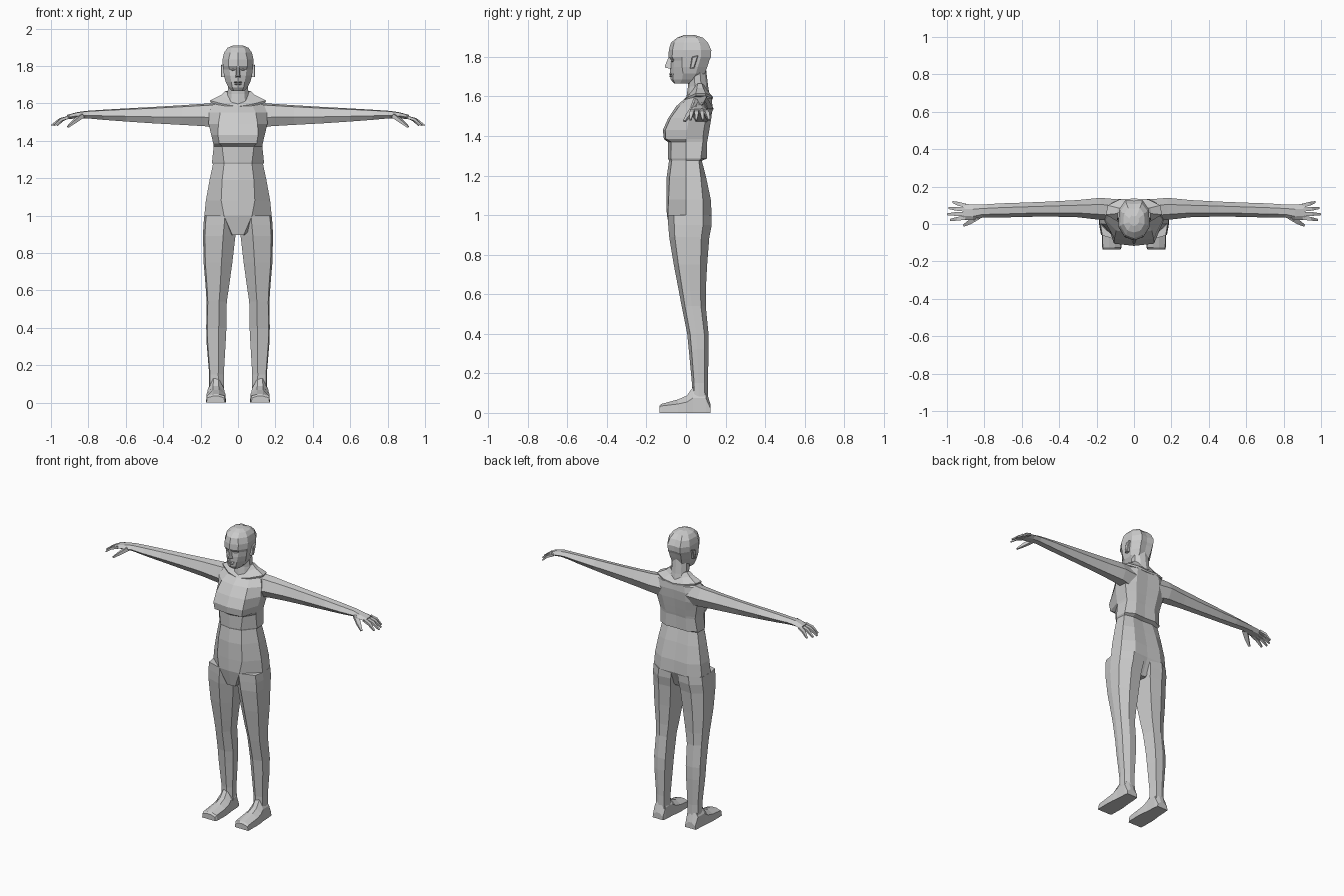
import bpy, bmesh, math
from mathutils import Vector

grey = bpy.data.materials.new("plain grey")
grey.diffuse_color = (0.6, 0.6, 0.6, 1)


def loft(name, rings, mirror=False):
    """Skin a list of equal-length point rings, cap both ends."""
    bm = bmesh.new()
    vs = [[bm.verts.new(p) for p in r] for r in rings]
    n = len(rings[0])
    for a, b in zip(vs, vs[1:]):
        for i in range(n):
            j = (i + 1) % n
            bm.faces.new((a[i], a[j], b[j], b[i]))
    bm.faces.new(vs[0])
    bm.faces.new(vs[-1])
    bmesh.ops.recalc_face_normals(bm, faces=bm.faces)
    me = bpy.data.meshes.new(name)
    bm.to_mesh(me)
    bm.free()
    me.materials.append(grey)
    ob = bpy.data.objects.new(name, me)
    bpy.context.collection.objects.link(ob)
    if mirror:
        m = ob.modifiers.new("Mirror", 'MIRROR')
        m.use_mirror_merge = False
    return ob


def both(half):
    """Complete a half ring whose first and last points lie on x = 0."""
    return half + [(-x, y, z) for x, y, z in half[-2:0:-1]]


def body_ring(z, xf, xs, yf, yfc, ys1, ys2, yb):
    return both([(0, yf, z), (xf, yfc, z), (xs, ys1, z), (xs * 0.97, ys2, z),
                 (xs * 0.55, yb, z), (0, yb - 0.004, z)])


# Torso with crotch wedge, waist hem and chest shelf
torso = [
    (0.895, 0.03, 0.035, -0.075, -0.072, -0.03, 0.06, 0.08),
    (1.00, 0.075, 0.18, -0.097, -0.092, 0.0, 0.085, 0.13),
    (1.08, 0.09, 0.172, -0.099, -0.088, 0.0, 0.085, 0.125),
    (1.19, 0.085, 0.152, -0.098, -0.083, 0.0, 0.075, 0.102),
    (1.275, 0.075, 0.134, -0.086, -0.072, 0.0, 0.065, 0.08),
    (1.285, 0.075, 0.139, -0.09, -0.076, 0.0, 0.075, 0.105),
    (1.37, 0.085, 0.130, -0.092, -0.075, 0.0, 0.085, 0.107),
    (1.385, 0.10, 0.132, -0.112, -0.102, 0.0, 0.085, 0.11),
    (1.43, 0.107, 0.143, -0.117, -0.105, 0.005, 0.09, 0.118),
    (1.49, 0.105, 0.157, -0.09, -0.078, 0.015, 0.10, 0.128),
    (1.55, 0.095, 0.155, -0.05, -0.035, 0.025, 0.105, 0.134),
    (1.59, 0.075, 0.14, -0.005, 0.01, 0.04, 0.105, 0.13),
    (1.61, 0.05, 0.09, 0.02, 0.025, 0.04, 0.10, 0.12)]
loft("torso", [body_ring(*r) for r in torso])


# Legs
def leg_ring(z, xi, xo, yf, yb):
    w, d = xo - xi, yb - yf
    return [(xi, yf + 0.28 * d, z), (xi + 0.38 * w, yf, z), (xo - 0.06 * w, yf + 0.14 * d, z),
            (xo, yf + 0.42 * d, z), (xo - 0.02 * w, yf + 0.8 * d, z),
            (xi + 0.6 * w, yb, z), (xi + 0.12 * w, yb - 0.04 * d, z)]


legs = [(1.00, 0.002, 0.18, -0.092, 0.13), (0.95, 0.006, 0.185, -0.09, 0.13),
        (0.89, 0.014, 0.187, -0.085, 0.118), (0.75, 0.03, 0.184, -0.062, 0.107),
        (0.62, 0.048, 0.173, -0.037, 0.1), (0.54, 0.06, 0.168, -0.022, 0.1),
        (0.40, 0.062, 0.17, 0.006, 0.114), (0.32, 0.066, 0.168, 0.014, 0.115),
        (0.15, 0.076, 0.154, 0.03, 0.11), (0.05, 0.075, 0.154, 0.03, 0.112)]
loft("leg", [leg_ring(*r) for r in legs], True)


# Feet: sections along y (y, inner x, outer x, side height, crest height)
def foot_ring(y, a, b, zs, zt):
    w = b - a
    return [(a, y, 0), (b, y, 0), (b - 0.03 * w, y, zs), (a + 0.65 * w, y, zt),
            (a + 0.35 * w, y, zt), (a + 0.03 * w, y, zs)]


feet = [(-0.135, 0.072, 0.168, 0.025, 0.035), (-0.125, 0.066, 0.17, 0.035, 0.045),
        (-0.04, 0.064, 0.171, 0.045, 0.068), (0.005, 0.068, 0.168, 0.055, 0.088),
        (0.035, 0.072, 0.163, 0.075, 0.13), (0.10, 0.076, 0.16, 0.075, 0.12),
        (0.125, 0.08, 0.157, 0.02, 0.04)]
loft("foot", [foot_ring(*r) for r in feet], True)


# Arms and palms: sections along x (x, y0, y1, z0, z1)
def arm_ring(x, y0, y1, z0, z1):
    w, zm = y1 - y0, (z0 + z1) / 2
    return [(x, y0, zm - 0.1 * (z1 - z0)), (x, y0 + 0.25 * w, z1 - 0.08 * (z1 - z0)),
            (x, y0 + 0.7 * w, z1), (x, y1, zm),
            (x, y0 + 0.75 * w, z0), (x, y0 + 0.25 * w, z0)]


arms = [(0.09, 0.015, 0.132, 1.465, 1.605), (0.18, 0.022, 0.140, 1.478, 1.598),
        (0.30, 0.036, 0.128, 1.485, 1.59), (0.45, 0.04, 0.12, 1.493, 1.581),
        (0.60, 0.038, 0.114, 1.503, 1.573), (0.72, 0.034, 0.11, 1.512, 1.566),
        (0.81, 0.034, 0.104, 1.52, 1.56), (0.86, 0.02, 0.104, 1.52, 1.553),
        (0.915, 0.022, 0.108, 1.515, 1.538)]
loft("arm", [arm_ring(*r) for r in arms], True)


# Fingers and thumb: bent tapered rods
def rod(name, pts, radii):
    rings = []
    for i, p in enumerate(pts):
        d = Vector(pts[min(i + 1, len(pts) - 1)]) - Vector(pts[max(i - 1, 0)])
        s = d.cross(Vector((0, 0, 1))).normalized()
        u = s.cross(d).normalized()
        rings.append([Vector(p) + radii[i] * (s * a + u * b)
                      for a, b in ((1, 0.7), (-1, 0.7), (-1, -0.7), (1, -0.7))])
    loft(name, rings, True)


for i, (y0, y1, tip) in enumerate([(0.034, 0.022, 0.982), (0.055, 0.052, 0.998),
                                   (0.077, 0.085, 0.99), (0.098, 0.117, 0.968)]):
    m = 0.5 * (0.905 + tip)
    rod(f"finger_{i + 1}", [(0.90, y0, 1.528), (m, (y0 + y1) / 2, 1.514), (tip, y1, 1.482)],
        [0.0105, 0.010, 0.005])
rod("thumb", [(0.835, 0.04, 1.535), (0.875, 0.012, 1.503), (0.91, -0.008, 1.474)],
    [0.016, 0.012, 0.006])


# Neck and collar
def oval(z, rx, y0, y1, tilt=0):
    c, r = (y0 + y1) / 2, (y1 - y0) / 2
    return [(rx * math.sin(a), c - r * math.cos(a), z - tilt * math.cos(a))
            for a in (k * math.pi / 5 for k in range(10))]


loft("neck", [oval(1.58, 0.068, 0.0, 0.125), oval(1.65, 0.058, 0.01, 0.112),
              oval(1.75, 0.056, 0.008, 0.1)])


def collar_ring(s, lift):
    half = [(0, -0.012, 1.583), (0.075, 0.005, 1.595), (0.15, 0.05, 1.615),
            (0.14, 0.10, 1.615), (0.075, 0.132, 1.603), (0, 0.136, 1.595)]
    return both([(x * s, 0.065 + (y - 0.065) * s, z + lift) for x, y, z in half])


loft("collar", [collar_ring(0.97, -0.012), collar_ring(1, 0), collar_ring(0.62, 0.028),
                collar_ring(0.45, 0.05)])

# Head
head = [
    (1.665, 0.022, 0.034, -0.06, -0.055, -0.03, 0.01, 0.03),
    (1.685, 0.03, 0.05, -0.077, -0.066, -0.02, 0.03, 0.06),
    (1.715, 0.036, 0.066, -0.081, -0.064, -0.015, 0.05, 0.095),
    (1.75, 0.042, 0.075, -0.082, -0.062, -0.02, 0.06, 0.108),
    (1.782, 0.046, 0.079, -0.076, -0.06, -0.02, 0.07, 0.118),
    (1.80, 0.05, 0.081, -0.088, -0.07, -0.02, 0.075, 0.126),
    (1.835, 0.05, 0.083, -0.087, -0.068, -0.015, 0.075, 0.128),
    (1.872, 0.042, 0.074, -0.076, -0.06, -0.01, 0.07, 0.11),
    (1.897, 0.034, 0.056, -0.045, -0.036, 0.0, 0.055, 0.085),
    (1.91, 0.016, 0.026, -0.01, -0.005, 0.01, 0.03, 0.045)]
loft("head", [body_ring(*r) for r in head])

# Nose
loft("nose", [[(-0.016, -0.07, 1.738), (0.016, -0.07, 1.738), (0.006, -0.105, 1.745), (-0.006, -0.105, 1.745)],
              [(-0.013, -0.07, 1.755), (0.013, -0.07, 1.755), (0.005, -0.106, 1.757), (-0.005, -0.106, 1.757)],
              [(-0.007, -0.07, 1.80), (0.007, -0.07, 1.80), (0.004, -0.087, 1.80), (-0.004, -0.087, 1.80)]])


# Lips and eyelids: shallow wedges
def wedge(name, x0, x1, z, h, y, out, mirror=False):
    xm = (x0 + x1) / 2
    loft(name, [[(x, y + b, z - h * k), (x, y + b, z + h * k), (x, y + b - out * k, z)]
                for x, k, b in ((x0, 0.3, 0), (xm, 1, 0), (x1, 0.3, 0.008))], mirror)


wedge("upper_lip", 0, 0.022, 1.713, 0.005, -0.078, 0.011, True)
wedge("lower_lip", 0, 0.02, 1.703, 0.005, -0.077, 0.010, True)
wedge("eyelid", 0.014, 0.04, 1.779, 0.005, -0.068, 0.009, True)

# Ears: tilted slabs
loft("ear", [[(x, 0.02 + s, 1.74 + s), (x, 0.042 - s, 1.742 + s), (x, 0.062 - s, 1.808 - s),
              (x, 0.03 + s, 1.80 - s)] for x, s in ((0.07, 0), (0.088, 0), (0.091, 0.004))], True)
